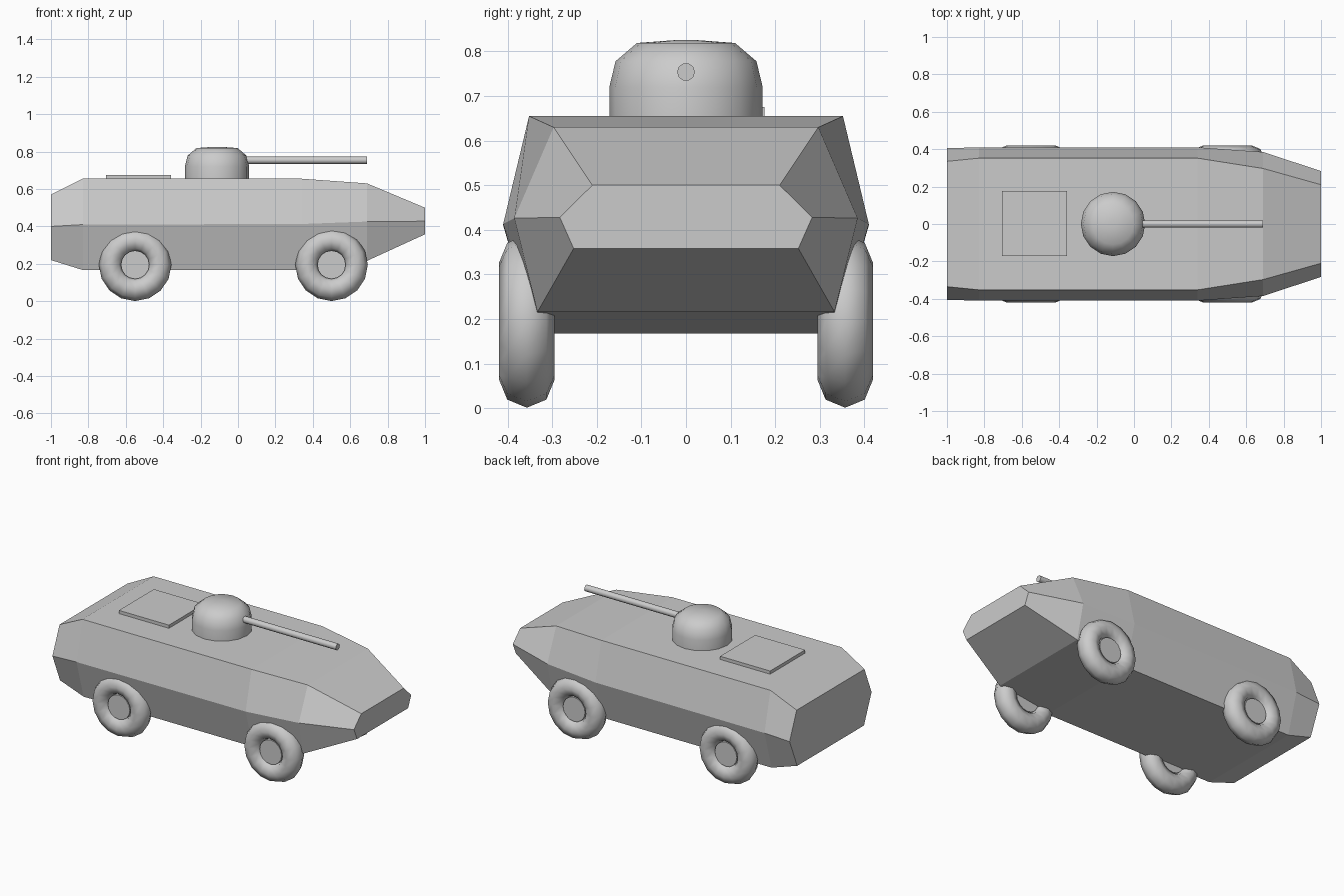
import bpy, bmesh, math
from mathutils import Matrix

if "Cube" in bpy.data.objects:
    bpy.data.objects.remove(bpy.data.objects["Cube"])


def finish(name, bm, smooth=None):
    bmesh.ops.recalc_face_normals(bm, faces=bm.faces)
    mesh = bpy.data.meshes.new(name)
    bm.to_mesh(mesh)
    bm.free()
    ob = bpy.data.objects.new(name, mesh)
    bpy.context.collection.objects.link(ob)
    if smooth:
        bpy.ops.object.select_all(action='DESELECT')
        ob.select_set(True)
        bpy.context.view_layer.objects.active = ob
        bpy.ops.object.shade_smooth_by_angle(angle=math.radians(smooth))
    return ob


def loft(bm, rings, closed=False, caps=True):
    """Skin a list of point rings, optionally joining last to first."""
    vs = [[bm.verts.new(p) for p in r] for r in rings]
    n = len(vs[0])
    for i in range(len(vs) if closed else len(vs) - 1):
        a, b = vs[i], vs[(i + 1) % len(vs)]
        for j in range(n):
            k = (j + 1) % n
            bm.faces.new((a[j], a[k], b[k], b[j]))
    if caps and not closed:
        bm.faces.new(vs[0])
        bm.faces.new(vs[-1])


def cylinder(name, radius, depth, sides, matrix):
    bm = bmesh.new()
    bmesh.ops.create_cone(bm, cap_ends=True, segments=sides, radius1=radius,
                          radius2=radius, depth=depth, matrix=matrix)
    return finish(name, bm, 50)


# Hull: six-sided sections (x, then half width and z of bottom, waist, top)
sections = [
    (-1.00, (0.33, 0.22), (0.405, 0.40), (0.335, 0.57)),
    (-0.83, (0.34, 0.167), (0.41, 0.41), (0.352, 0.655)),
    (0.34, (0.34, 0.167), (0.41, 0.413), (0.352, 0.655)),
    (0.69, (0.333, 0.216), (0.385, 0.426), (0.297, 0.63)),
    (1.00, (0.252, 0.358), (0.283, 0.428), (0.21, 0.50)),
]
bm = bmesh.new()
loft(bm, [[(x, w, z) for w, z in pts] + [(x, -w, z) for w, z in reversed(pts)]
          for x, *pts in sections])
finish("hull", bm)

# Rear deck hatch
bm = bmesh.new()
bmesh.ops.create_cube(bm, size=1, matrix=Matrix.Translation((-0.532, 0.003, 0.66))
                      @ Matrix.Diagonal((0.346, 0.346, 0.03, 1)))
finish("deck_hatch", bm)

# Domed turret
profile = [(0.172, 0.64), (0.172, 0.72), (0.158, 0.778), (0.11, 0.819), (0.017, 0.826)]
bm = bmesh.new()
loft(bm, [[(-0.112 + r * math.cos(math.tau * i / 16), r * math.sin(math.tau * i / 16), z)
           for i in range(16)] for r, z in profile])
finish("turret", bm, 40)

# Gun barrel
cylinder("gun_barrel", 0.02, 0.69, 10,
         Matrix.Translation((0.345, 0, 0.754)) @ Matrix.Rotation(math.pi / 2, 4, 'Y'))

# Wheels: torus tyre with a recessed hub
MAJOR, MINOR = 0.132, 0.062
for end, x in (("rear", -0.55), ("front", 0.50)):
    for side, s in (("right", -1), ("left", 1)):
        y, z = s * 0.357, 0.195
        rings = []
        for i in range(16):
            a = math.tau * i / 16
            ring = []
            for j in range(8):
                b = math.tau * j / 8
                r = MAJOR + MINOR * math.cos(b)
                ring.append((x + r * math.cos(a), y + MINOR * math.sin(b), z + r * math.sin(a)))
            rings.append(ring)
        bm = bmesh.new()
        loft(bm, rings, closed=True)
        finish(f"{end}_{side}_tyre", bm, 60)
        cylinder(f"{end}_{side}_hub", 0.076, 0.07, 16,
                 Matrix.Translation((x, y, z)) @ Matrix.Rotation(math.pi / 2, 4, 'X'))
